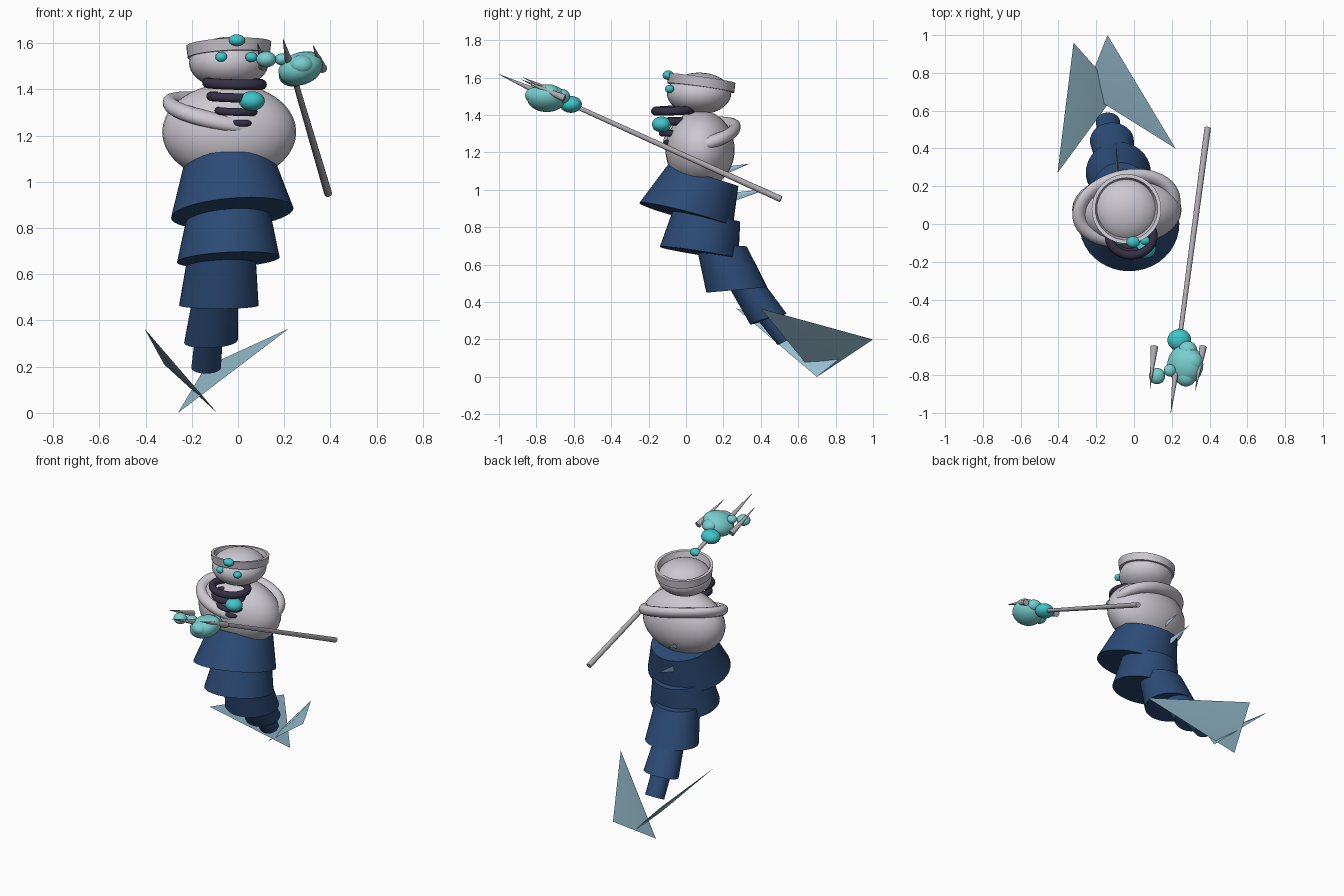
import bpy, bmesh, math
from mathutils import Vector, Matrix

cube = bpy.data.objects.get("Cube")
if cube:
    bpy.data.objects.remove(cube, do_unlink=True)


def material(name, rgb):
    m = bpy.data.materials.new(name)
    m.use_nodes = True
    m.diffuse_color = (*rgb, 1)
    m.node_tree.nodes["Principled BSDF"].inputs["Base Color"].default_value = (*rgb, 1)
    return m


SKIN = material("pale grey", (0.60, 0.58, 0.63))
NAVY = material("navy blue", (0.025, 0.07, 0.18))
DARK = material("dark purple", (0.035, 0.03, 0.06))
FIN = material("pale blue", (0.33, 0.55, 0.67))
GEM = material("bright teal", (0.05, 0.56, 0.58))
SHELL = material("soft teal", (0.19, 0.62, 0.63))
METAL = material("staff grey", (0.42, 0.40, 0.43))


def finish(name, bm, mat, smooth=True):
    bmesh.ops.recalc_face_normals(bm, faces=bm.faces)
    mesh = bpy.data.meshes.new(name)
    bm.to_mesh(mesh)
    bm.free()
    mesh.materials.append(mat)
    ob = bpy.data.objects.new(name, mesh)
    bpy.context.collection.objects.link(ob)
    if smooth:
        bpy.ops.object.select_all(action="DESELECT")
        ob.select_set(True)
        bpy.context.view_layer.objects.active = ob
        bpy.ops.object.shade_smooth_by_angle(angle=math.radians(40))
    return ob


def ball(name, centre, radii, mat, roll=0):
    bm = bmesh.new()
    bmesh.ops.create_uvsphere(bm, u_segments=32, v_segments=20, radius=1)
    m = Matrix.Translation(centre) @ Matrix.Rotation(roll, 4, "Y") @ Matrix.Diagonal((*radii, 1))
    bm.transform(m)
    return finish(name, bm, mat)


def loft(name, rings, mat, closed=False, n=40):
    """Join tilted ellipses given as (centre, rx, ry, slope along x, slope along y)."""
    bm = bmesh.new()
    loops = []
    for c, rx, ry, sx, sy in rings:
        loop = []
        for i in range(n):
            a = 2 * math.pi * i / n
            x, y = rx * math.cos(a), ry * math.sin(a)
            loop.append(bm.verts.new((c[0] + x, c[1] + y, c[2] + sx * x + sy * y)))
        loops.append(loop)
    pairs = list(zip(loops, loops[1:]))
    if closed:
        pairs.append((loops[-1], loops[0]))
    else:
        bm.faces.new(loops[0])
        bm.faces.new(loops[-1])
    for a, b in pairs:
        for i in range(n):
            j = (i + 1) % n
            bm.faces.new((a[i], a[j], b[j], b[i]))
    return finish(name, bm, mat)


def hoop(name, centre, rx, ry, tube, mat, sx=0, sy=0, yaw=0):
    """Elliptical tube leaning by a slope on each axis."""
    bm = bmesh.new()
    n, k = 48, 14
    grid = []
    for i in range(n):
        a = 2 * math.pi * i / n
        row = []
        for j in range(k):
            b = 2 * math.pi * j / k
            out = tube * math.cos(b)
            p = Vector(((rx + out) * math.cos(a), (ry + out) * math.sin(a), tube * math.sin(b)))
            p = Matrix.Rotation(yaw, 3, "Z") @ p
            p.z += sx * p.x + sy * p.y
            row.append(bm.verts.new(p + Vector(centre)))
        grid.append(row)
    for i in range(n):
        for j in range(k):
            u, v = (i + 1) % n, (j + 1) % k
            bm.faces.new((grid[i][j], grid[u][j], grid[u][v], grid[i][v]))
    return finish(name, bm, mat)


def rod(name, start, end, r1, r2, mat):
    start, end = Vector(start), Vector(end)
    d = end - start
    bm = bmesh.new()
    bmesh.ops.create_cone(bm, cap_ends=True, segments=16, radius1=r1, radius2=r2, depth=d.length)
    bm.transform(Matrix.Translation((start + end) / 2) @ d.to_track_quat("Z", "Y").to_matrix().to_4x4())
    return finish(name, bm, mat)


def blade(name, corners, thick, mat):
    """Triangular fin, sharp at the rim and thicker in the middle."""
    p = [Vector(c) for c in corners]
    normal = (p[1] - p[0]).cross(p[2] - p[0]).normalized()
    mid = (p[0] + p[1] + p[2]) / 3
    bm = bmesh.new()
    rim = [bm.verts.new(c) for c in p]
    for side in (1, -1):
        peak = bm.verts.new(mid + normal * thick * side)
        for i in range(3):
            bm.faces.new((rim[i], rim[(i + 1) % 3], peak))
    return finish(name, bm, mat)


# Torso with a sagging sash
ball("torso", (-0.038, 0.075, 1.215), (0.29, 0.185, 0.21), SKIN)
hoop("sash", (-0.04, 0.085, 1.295), 0.255, 0.165, 0.036, SKIN, -0.2, 0.25, 0.25)

# Head, cap band and face gems
ball("head", (-0.04, 0.07, 1.515), (0.172, 0.172, 0.112), SKIN)
band = [((-0.04, 0.08, z), r, r, 0.05, -0.14)
        for z, r in ((1.545, 0.15), (1.545, 0.178), (1.597, 0.184), (1.597, 0.165))]
loft("cap_band", band, SKIN, closed=True)
ball("cap_gem", (-0.005, -0.095, 1.613), (0.036, 0.03, 0.025), GEM)
for name, x in (("right_eye", -0.072), ("left_eye", 0.058)):
    ball(name, (x, -0.088, 1.54), (0.026, 0.024, 0.022), GEM)
ball("chest_gem", (0.06, -0.13, 1.35), (0.056, 0.052, 0.042), GEM)

# Collar hoops shrinking downwards
for i, (x, y, z, r) in enumerate(((-0.015, -0.065, 1.425, 0.117), (-0.025, -0.07, 1.367, 0.092),
                                  (-0.01, -0.062, 1.305, 0.078), (0.01, -0.07, 1.255, 0.042))):
    hoop(f"collar_hoop_{i + 1}", (x, y, z), r, r * 0.85, 0.023 - 0.003 * i, DARK, -0.03, 0.04)

# Overlapping tail segments, each a leaning flared cone
segments = (
    (((-0.035, 0.09, 1.075), 0.20, 0.19, 0.02, -0.29), ((-0.025, 0, 0.865), 0.265, 0.25, 0.08, -0.26)),
    (((-0.04, 0.11, 0.86), 0.18, 0.18, 0.03, -0.17), ((-0.042, 0.07, 0.663), 0.222, 0.21, 0.05, -0.156)),
    (((-0.07, 0.19, 0.70), 0.145, 0.135, 0.02, -0.02), ((-0.083, 0.272, 0.465), 0.172, 0.163, 0, 0.09)),
    (((-0.1, 0.33, 0.48), 0.1, 0.09, 0, 0.2), ((-0.117, 0.44, 0.31), 0.116, 0.097, 0.05, 0.3)),
    (((-0.125, 0.44, 0.34), 0.06, 0.065, 0, 0.4), ((-0.138, 0.54, 0.195), 0.064, 0.05, 0, 0.5)),
)
for i, rings in enumerate(segments):
    loft(f"tail_segment_{i + 1}", rings, NAVY)

# Tail flukes and small back fins
blade("right_fluke", ((-0.405, 0.27, 0.365), (-0.32, 0.96, 0.21), (-0.09, 0.70, 0)), 0.012, FIN)
blade("left_fluke", ((0.22, 0.40, 0.365), (-0.14, 1.0, 0.20), (-0.26, 0.70, 0)), 0.012, FIN)
blade("upper_back_fin", ((-0.09, 0.34, 1.14), (-0.08, 0.18, 1.12), (-0.08, 0.18, 1.07)), 0.008, FIN)
blade("lower_back_fin", ((-0.095, 0.44, 1.005), (-0.085, 0.2, 0.98), (-0.085, 0.2, 0.92)), 0.008, FIN)

# Staff with a cluster of rounded shells at its head
rod("staff", (0.39, 0.508, 0.95), (0.24, -0.62, 1.46), 0.017, 0.012, METAL)
ball("staff_joint", (0.24, -0.615, 1.457), (0.063, 0.058, 0.045), GEM)
ball("staff_head", (0.272, -0.745, 1.49), (0.098, 0.105, 0.07), SHELL, -0.35)
for i, (x, y, z, r) in enumerate(((0.122, -0.805, 1.53, 0.043), (0.19, -0.775, 1.53, 0.032),
                                  (0.285, -0.67, 1.50, 0.05), (0.275, -0.805, 1.505, 0.055),
                                  (0.31, -0.73, 1.52, 0.055), (0.23, -0.75, 1.48, 0.055))):
    ball(f"staff_shell_{i + 1}", (x, y, z), (r, r, r * 0.8), SHELL)

# Three pointed prongs
for name, a, b in (("middle_prong", (0.225, -0.74, 1.50), (0.195, -1.0, 1.618)),
                   ("right_prong", (0.108, -0.65, 1.50), (0.085, -0.87, 1.60)),
                   ("left_prong", (0.366, -0.65, 1.49), (0.325, -0.88, 1.59))):
    rod(name, a, b, 0.02, 0.001, METAL)
